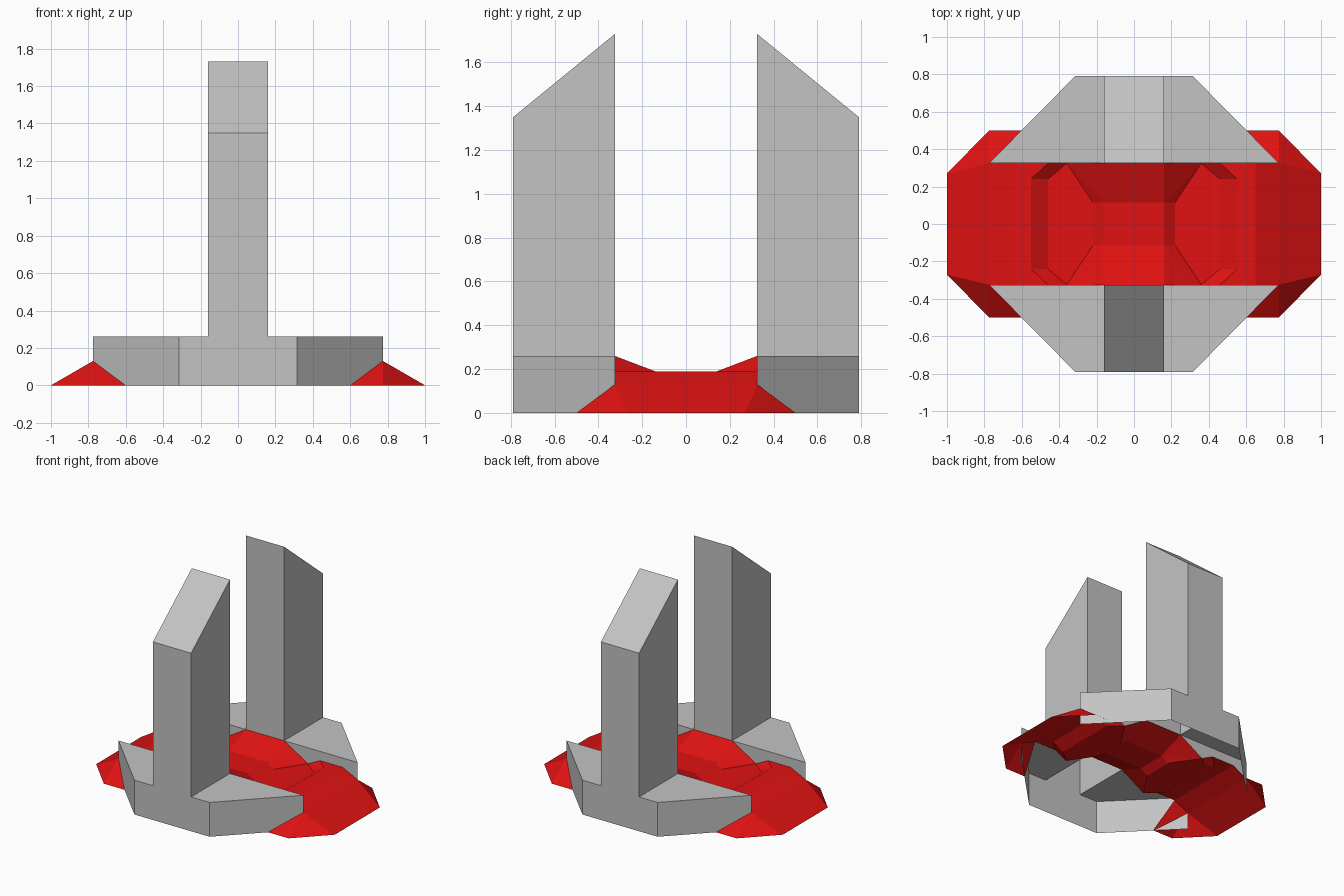
import bpy
import bmesh

if "Cube" in bpy.data.objects:
    bpy.data.objects.remove(bpy.data.objects["Cube"], do_unlink=True)


def make_material(name, color):
    mat = bpy.data.materials.new(name)
    mat.use_nodes = True
    mat.diffuse_color = color
    mat.node_tree.nodes["Principled BSDF"].inputs["Base Color"].default_value = color
    return mat


grey = make_material("light grey", (0.55, 0.55, 0.55, 1))
red = make_material("bright red", (0.75, 0.006, 0.006, 1))


def make_object(name, polygons, material, up=False):
    """Weld a list of polygons into one flat shaded object."""
    bm = bmesh.new()
    for poly in polygons:
        bm.faces.new([bm.verts.new(p) for p in poly])
    bmesh.ops.remove_doubles(bm, verts=bm.verts, dist=0.0005)
    bmesh.ops.recalc_face_normals(bm, faces=bm.faces)
    if up and sum(f.normal.z for f in bm.faces) < 0:
        bmesh.ops.reverse_faces(bm, faces=bm.faces)
    mesh = bpy.data.meshes.new(name)
    bm.to_mesh(mesh)
    bm.free()
    mesh.materials.append(material)
    obj = bpy.data.objects.new(name, mesh)
    bpy.context.collection.objects.link(obj)
    return obj


def mirrored(polygons, axis):
    """Return the polygons together with their mirror images."""
    def flip(p):
        return tuple(-c if i == axis else c for i, c in enumerate(p))
    return polygons + [[flip(p) for p in reversed(poly)] for poly in polygons]


# Shared dimensions
INNER, OUTER = 0.325, 0.79      # y of the faces of a base
WIDE, NARROW, HALF = 0.775, 0.315, 0.16
DECK, LOW, HIGH = 0.26, 0.13, 0.19
VALLEY, FLOOR = 0.14, 0.18

# Edge of the bridge where it meets a base
edge_center = (HALF, INNER, DECK)
edge_valley = (0.36, INNER, VALLEY)
edge_step = (0.46, INNER, HIGH)
edge_crest = (0.65, INNER, HIGH)
edge_knee = (WIDE, INNER, LOW)

# Bases: open underneath, with a wall above the bridge edge
for side, label in ((-1, "front"), (1, "back")):
    half = [
        [(HALF, INNER, DECK), (WIDE, INNER, DECK), (NARROW, OUTER, DECK), (HALF, OUTER, DECK)],
        [(WIDE, INNER, 0), (NARROW, OUTER, 0), (NARROW, OUTER, DECK), (WIDE, INNER, DECK)],
        [(0, OUTER, 0), (0, OUTER, DECK), (HALF, OUTER, DECK), (NARROW, OUTER, DECK), (NARROW, OUTER, 0)],
        [edge_center, edge_valley, edge_step, edge_crest, edge_knee, (WIDE, INNER, DECK)],
    ]
    # Tower: hollow, with a sloping roof
    low_top, high_top = 1.35, 1.73
    half += [
        [(HALF, INNER, DECK), (HALF, OUTER, DECK), (HALF, OUTER, low_top), (HALF, INNER, high_top)],
        [(0, INNER, DECK), (HALF, INNER, DECK), (HALF, INNER, high_top), (0, INNER, high_top)],
        [(0, OUTER, DECK), (HALF, OUTER, DECK), (HALF, OUTER, low_top), (0, OUTER, low_top)],
        [(0, INNER, high_top), (HALF, INNER, high_top), (HALF, OUTER, low_top), (0, OUTER, low_top)],
    ]
    whole = [[(x, side * y, z) for x, y, z in poly] for poly in mirrored(half, 0)]
    make_object(label + "_tower_and_base", whole, grey)

# Bridge: one quarter of a faceted shell, mirrored both ways
rim_top, rim_low = (1, 0, 0), (1, 0.27, 0)
foot_out, foot_in = (WIDE, 0.5, 0), (0.6, 0.5, 0)
hump, hump_foot = (HALF, 0.115, FLOOR), (0.22, 0.115, VALLEY)
step_in, step_out = (0.46, 0.24, VALLEY), (0.55, 0.24, HIGH)
quarter = [
    # Central hump
    [(0, 0, FLOOR), (HALF, 0, FLOOR), hump, (0, 0.115, FLOOR)],
    [(0, 0.115, FLOOR), hump, edge_center, (0, INNER, DECK)],
    [(HALF, 0, FLOOR), (0.22, 0, VALLEY), hump_foot, hump],
    [hump, hump_foot, edge_valley], [hump, edge_valley, edge_center],
    # Valley and step
    [(0.22, 0, VALLEY), (0.46, 0, VALLEY), step_in, edge_valley, hump_foot],
    [(0.46, 0, VALLEY), (0.55, 0, HIGH), step_out, step_in],
    [step_in, step_out, edge_step, edge_valley],
    # Crest and outer slope
    [(0.55, 0, HIGH), (0.65, 0, HIGH), edge_crest, edge_step, step_out],
    [(0.65, 0, HIGH), (WIDE, 0, LOW), edge_knee, edge_crest],
    [(WIDE, 0, LOW), rim_top, rim_low, edge_knee],
    # Corner foot
    [edge_knee, rim_low, foot_out],
    [edge_knee, foot_out, foot_in],
    [edge_knee, foot_in, edge_crest],
]
make_object("bridge_shell", mirrored(mirrored(quarter, 0), 1), red, up=True)
